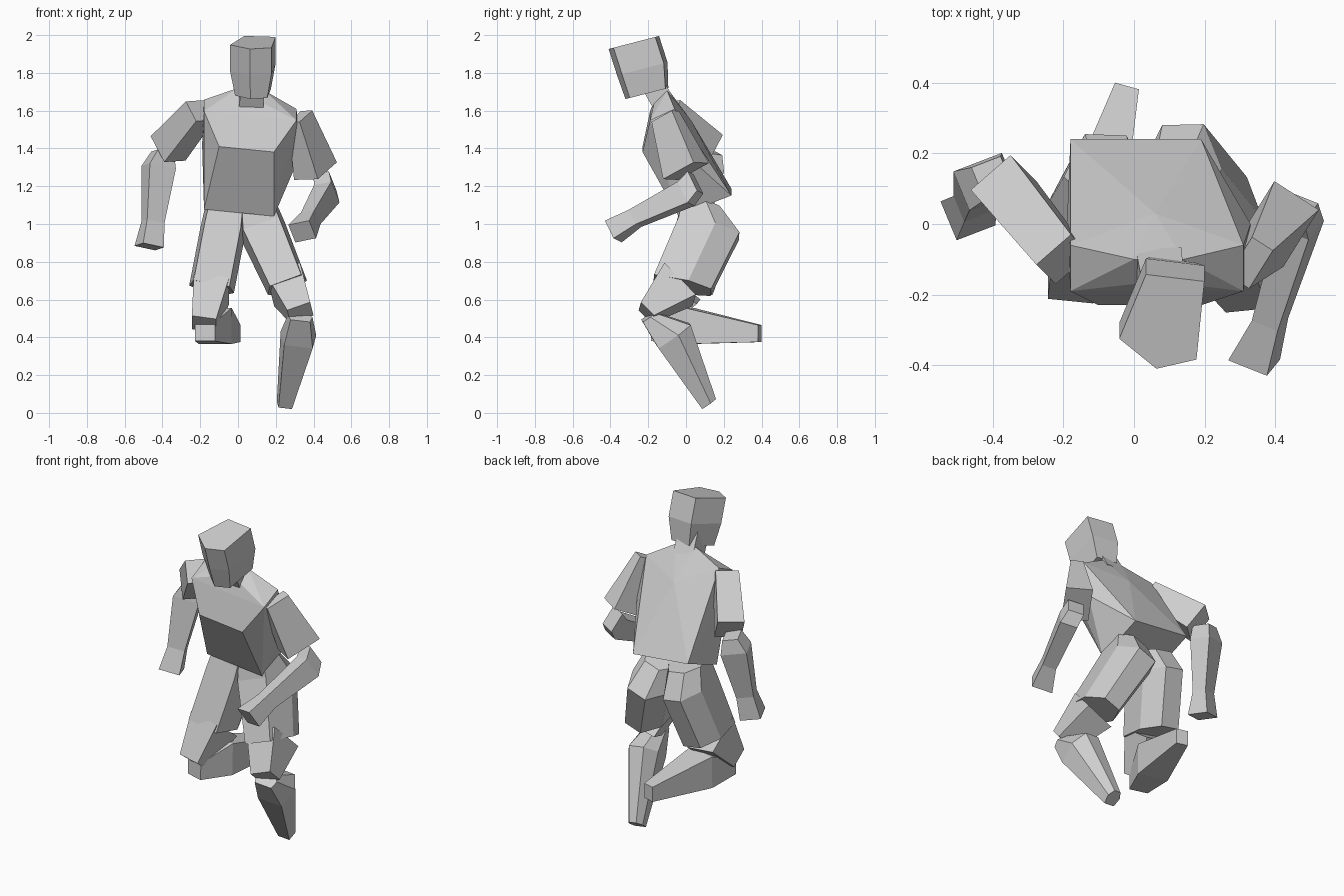
import bpy
import bmesh
from mathutils import Vector

default_cube = bpy.data.objects.get("Cube")
if default_cube:
    bpy.data.objects.remove(default_cube, do_unlink=True)

grey = bpy.data.materials.new("plain grey")
grey.use_nodes = True
grey.diffuse_color = (0.62, 0.62, 0.62, 1)
grey.node_tree.nodes["Principled BSDF"].inputs["Base Color"].default_value = grey.diffuse_color

# Cross-sections in half-size units: first value runs sideways, second front to back
BOX = [(-1, -1), (1, -1), (1, 1), (-1, 1)]
SIX = [(-.8, -1), (.8, -1), (1, .2), (.5, 1), (-.5, 1), (-1, .2)]
SKULL = [(0, -1), (.95, -.7), (.9, 1), (-.55, 1), (-1, -.45)]


def finish(name, bm):
    bmesh.ops.recalc_face_normals(bm, faces=bm.faces)
    mesh = bpy.data.meshes.new(name)
    bm.to_mesh(mesh)
    bm.free()
    mesh.materials.append(grey)
    obj = bpy.data.objects.new(name, mesh)
    bpy.context.collection.objects.link(obj)
    return obj


def limb(name, stations, side=(1, 0, 0), profile=BOX):
    """Flat-sided loft; each station is (centre, width, depth)."""
    centres = [Vector(s[0]) for s in stations]
    axis = (centres[-1] - centres[0]).normalized()
    across = Vector(side)
    across = (across - axis * across.dot(axis)).normalized()
    back = across.cross(axis)
    if back.y < 0:
        back.negate()
    bm = bmesh.new()
    rings = []
    for centre, (_, width, depth) in zip(centres, stations):
        rings.append([bm.verts.new(centre + across * a * width / 2 + back * b * depth / 2)
                      for a, b in profile])
    n = len(profile)
    for low, high in zip(rings, rings[1:]):
        for i in range(n):
            j = (i + 1) % n
            bm.faces.new((low[i], low[j], high[j], high[i]))
    bm.faces.new(rings[0])
    bm.faces.new(rings[-1])
    return finish(name, bm)


def hull(name, rows, lean):
    """Convex block from crossways edges (y, z, right x, left x), tipped sideways."""
    bm = bmesh.new()
    for y, z, *ends in rows:
        for x in ends:
            bm.verts.new((x, y, z - lean * x))
    bmesh.ops.convex_hull(bm, input=bm.verts)
    loose = [v for v in bm.verts if not v.link_faces]
    bmesh.ops.delete(bm, geom=loose, context='VERTS')
    return finish(name, bm)


# Torso, leaning forward with the left shoulder dropped
hull("torso", [
    (-.04, 1.06, -.18, .19),   # front waist
    (-.23, 1.40, -.10, .19),   # chest
    (-.19, 1.58, -.18, .31),   # collar
    (-.17, 1.65, 0, .14),      # neck front
    (-.06, 1.64, -.18, .31),   # shoulders
    (-.10, 1.72, 0, .14),      # neck back
    (0, 1.40, -.19, .33),      # ribs
    (.03, 1.55, .06),          # upper spine
    (.24, 1.17, -.18, .19),    # back waist
], .1)

# Neck and head
limb("neck", [((.07, -.12, 1.64), .13, .12), ((.08, -.2, 1.78), .12, .12)])
limb("head", [((.08, -.21, 1.69), .18, .23),
              ((.08, -.235, 1.82), .23, .27),
              ((.08, -.28, 1.96), .23, .27)], (1, -.12, -.03), SKULL)

# Left arm, bent forward at the elbow
limb("left_upper_arm", [((.33, -.11, 1.57), .07, .14),
                        ((.41, 0, 1.28), .15, .21)], (.8, -.5, 0))
limb("left_forearm", [((.46, .05, 1.22), .09, .12),
                      ((.47, 0, 1.16), .10, .13),
                      ((.385, -.27, 1.03), .08, .09),
                      ((.34, -.385, .96), .12, .11)], (1, -.2, .3))

# Right arm, swung back with the forearm hanging
limb("right_upper_arm", [((-.2, -.1, 1.6), .13, .13),
                         ((-.37, .11, 1.4), .15, .17)], (.7, .7, 0))
limb("right_forearm", [((-.40, .13, 1.38), .09, .1),
                       ((-.42, .12, 1.3), .15, .12),
                       ((-.45, .06, 1.01), .10, .08),
                       ((-.47, .03, .88), .12, .12)], (1, .4, -.1))

# Left leg, planted with the shin angled back
limb("left_shorts_leg", [((.1, .08, 1.1), .2, .2),
                         ((.13, .12, .97), .25, .33),
                         ((.26, -.02, .67), .22, .31)], (1, 0, .25), SIX)
limb("left_knee", [((.26, -.04, .68), .19, .24),
                   ((.33, -.21, .53), .13, .1)], (1, 0, .25))
limb("left_shin", [((.33, -.2, .51), .13, .08),
                   ((.32, -.065, .41), .19, .21),
                   ((.25, .12, .05), .09, .09)], (1, 0, 0), SIX)

# Right leg, folded with the shin trailing behind
limb("right_shorts_leg", [((-.06, .08, 1.1), .22, .2),
                          ((-.08, .1, .97), .24, .31),
                          ((-.14, 0, .66), .24, .29)], (1, 0, 0), SIX)
limb("right_knee", [((-.14, -.03, .66), .19, .24),
                    ((-.18, -.17, .47), .13, .12)])
limb("right_shin", [((-.175, -.17, .43), .11, .1),
                    ((-.12, .02, .46), .18, .19),
                    ((-.02, .39, .42), .07, .09)], (1, -.2, 0))
